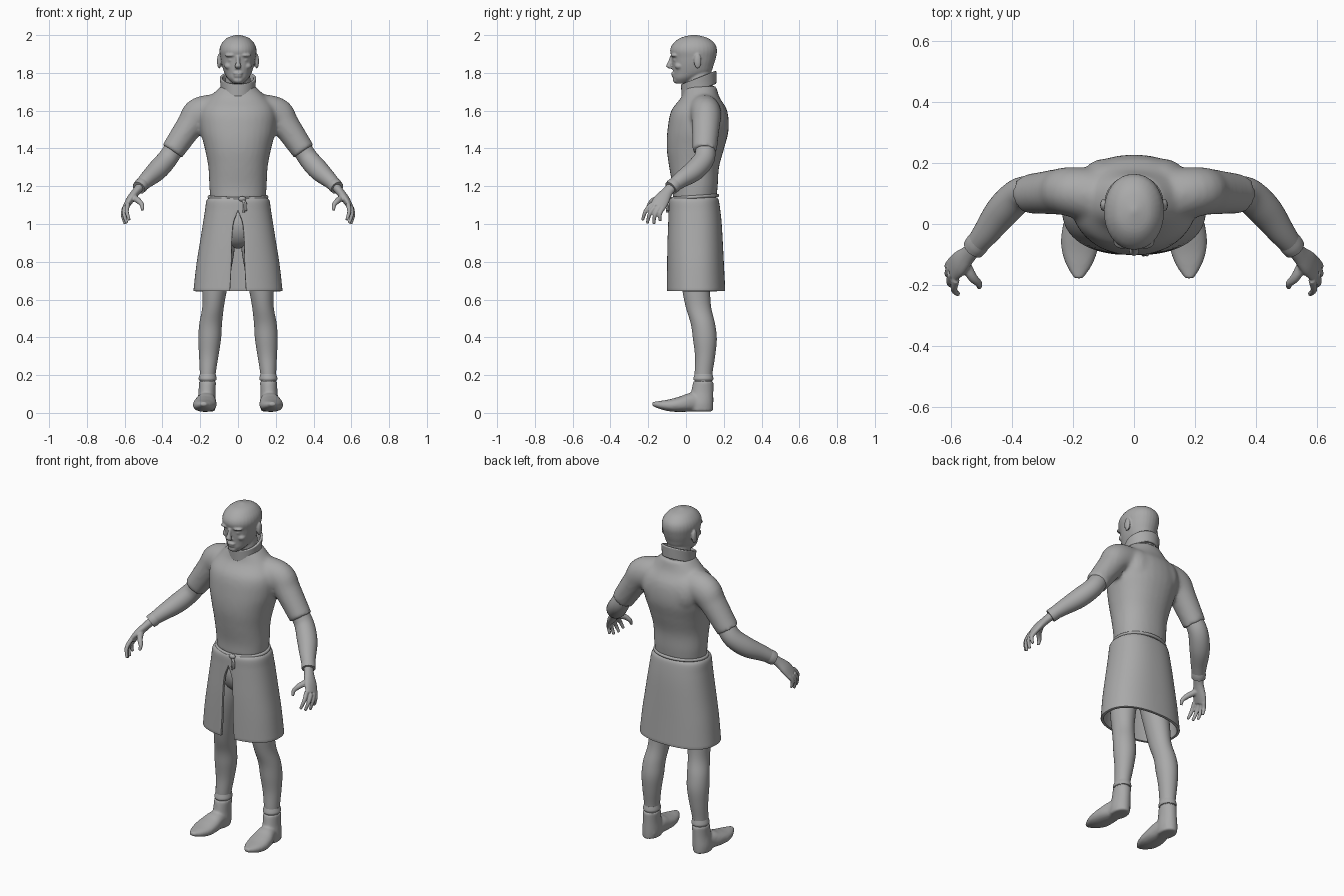
import bpy, bmesh, math
from mathutils import Vector, Matrix

cube = bpy.data.objects.get("Cube")
if cube:
    bpy.data.objects.remove(cube, do_unlink=True)

grey = bpy.data.materials.new("plain grey")
grey.use_nodes = True
COLOUR = (0.4, 0.4, 0.4, 1)
grey.diffuse_color = COLOUR
grey.node_tree.nodes["Principled BSDF"].inputs["Base Color"].default_value = COLOUR
X, Y = Vector((1, 0, 0)), Vector((0, 1, 0))
SIDES = (-1, 1)


def smooth_rings(rings, steps):
    """Catmull-Rom interpolation of (x, y, z, rx, ry, ...) rows."""
    rows = [rings[0]] + list(rings) + [rings[-1]]
    out = []
    for a, b, c, d in zip(rows, rows[1:], rows[2:], rows[3:]):
        for i in range(steps):
            t = i / steps
            out.append([q + 0.5 * t * (r - p + t * (2*p - 5*q + 4*r - s + t * (3*(q - r) + s - p)))
                        for p, q, r, s in zip(a, b, c, d)])
    return out + [list(rings[-1])]


def loft(bm, rings, ref=None, power=2, n=32, steps=5, caps=True, shear=0, slit=False):
    """Skin superellipse rings; level rings by default, square to the path if ref is given."""
    rows = smooth_rings(rings, steps)
    centres = [Vector(r[:3]) for r in rows]
    loops = []
    for i, row in enumerate(rows):
        u, v = X, Y
        if ref:
            t = (centres[min(i + 1, len(rows) - 1)] - centres[max(i - 1, 0)]).normalized()
            u = (ref - t * ref.dot(t)).normalized()
            v = t.cross(u)
        gap = math.asin(max(row[5], 0) / row[3]) if slit else 0
        loop = []
        for k in range(n + 1 if slit else n):
            a = -math.pi / 2 + gap + k / n * (math.tau - 2 * gap)
            c, s = math.cos(a), math.sin(a)
            p = centres[i] + u * math.copysign(abs(c) ** (2 / power), c) * max(row[3], .002) \
                + v * math.copysign(abs(s) ** (2 / power), s) * max(row[4], .002)
            p.z += (p.y - centres[i].y) * shear
            loop.append(bm.verts.new(p))
        loops.append(loop)
    for a, b in zip(loops, loops[1:]):
        for k in range(n):
            j = k + 1 if slit else (k + 1) % n
            bm.faces.new((a[k], a[j], b[j], b[k]))
    if caps:
        bm.faces.new(loops[0])
        bm.faces.new(loops[-1])


def ball(bm, centre, radii):
    bmesh.ops.create_uvsphere(bm, u_segments=20, v_segments=12, radius=1,
                              matrix=Matrix.Translation(centre) @ Matrix.Diagonal((*radii, 1)))


def finish(name, bm, voxel=0, relax=4, wall=0, mirror=False):
    bmesh.ops.remove_doubles(bm, verts=bm.verts, dist=1e-5)
    bmesh.ops.recalc_face_normals(bm, faces=bm.faces)
    me = bpy.data.meshes.new(name)
    bm.to_mesh(me)
    bm.free()
    me.materials.append(grey)
    for p in me.polygons:
        p.use_smooth = True
    me.set_sharp_from_angle(angle=math.radians(50))
    ob = bpy.data.objects.new(name, me)
    bpy.context.collection.objects.link(ob)
    if wall:
        m = ob.modifiers.new("wall", 'SOLIDIFY')
        m.thickness, m.offset = wall, -1
        m = ob.modifiers.new("soft_hem", 'BEVEL')
        m.width, m.segments, m.angle_limit = wall * 0.35, 2, math.radians(50)
    if voxel:
        m = ob.modifiers.new("blend", 'REMESH')
        m.mode, m.voxel_size, m.use_smooth_shade = 'VOXEL', voxel, True
        m = ob.modifiers.new("relax", 'SMOOTH')
        m.factor, m.iterations = 0.5, relax
    if mirror:
        ob.modifiers.new("other_side", 'MIRROR')
    return ob


def cord(name, points, radius, cyclic=False):
    cu = bpy.data.curves.new(name, 'CURVE')
    cu.dimensions, cu.bevel_depth, cu.bevel_resolution = '3D', radius, 3
    cu.use_fill_caps = True
    sp = cu.splines.new('BEZIER')
    sp.bezier_points.add(len(points) - 1)
    for bp, p in zip(sp.bezier_points, points):
        bp.co = p
        bp.handle_left_type = bp.handle_right_type = 'AUTO'
    sp.use_cyclic_u = cyclic
    cu.materials.append(grey)
    bpy.context.collection.objects.link(bpy.data.objects.new(name, cu))


# Shirt: trunk, shoulders and short sleeves blended together
bm = bmesh.new()
loft(bm, [(0, .045, 1.13, .146, .115), (0, .048, 1.2, .152, .12), (0, .043, 1.3, .157, .132),
          (0, .05, 1.4, .176, .152), (0, .064, 1.5, .2, .162), (0, .07, 1.6, .2, .148),
          (0, .076, 1.67, .15, .102), (0, .075, 1.73, .09, .085)], power=2.2)
for s in SIDES:
    loft(bm, [(s*.08, .085, 1.6, .095, .09), (s*.2, .105, 1.58, .082, .092),
              (s*.255, .105, 1.52, .074, .073), (s*.348, .098, 1.385, .064, .062)], ref=Y)
    ball(bm, (s*.09, .13, 1.55), (.09, .085, .12))
finish("shirt", bm, voxel=.011, relax=6)

# Standing collar
bm = bmesh.new()
loft(bm, [(0, .068, 1.708, .091, .092), (0, .068, 1.74, .093, .093), (0, .068, 1.775, .097, .094)],
     caps=False, shear=.36, n=40)
finish("collar", bm, wall=.014)

# Head with face details
bm = bmesh.new()
loft(bm, [(0, .08, 1.68, .072, .072), (0, .07, 1.76, .066, .068), (0, .07, 1.85, .06, .06)])
loft(bm, [(0, -.02, 1.743, .026, .034), (0, .0, 1.77, .054, .066), (0, .03, 1.8, .072, .098),
          (0, .037, 1.84, .085, .109), (0, .041, 1.88, .093, .117), (0, .04, 1.92, .098, .124),
          (0, .042, 1.955, .087, .11), (0, .042, 1.986, .056, .07), (0, .042, 2.002, .006, .006)],
     power=2.1)
loft(bm, [(0, -.074, 1.89, .011, .01), (0, -.084, 1.86, .01, .011), (0, -.09, 1.835, .017, .015),
          (0, -.078, 1.822, .014, .01)], n=16)
ball(bm, (0, -.068, 1.797), (.026, .012, .007))
ball(bm, (0, -.064, 1.783), (.023, .012, .007))
ball(bm, (0, -.05, 1.762), (.027, .02, .018))
for s in SIDES:
    ball(bm, (s*.037, -.058, 1.893), (.032, .024, .01))
    ball(bm, (s*.036, -.052, 1.868), (.017, .016, .01))
    ball(bm, (s*.048, -.036, 1.836), (.024, .024, .018))
    ball(bm, (s*.1, .062, 1.862), (.011, .02, .04))
finish("head", bm, voxel=.005, relax=3)

# Wrap skirt, open at the front
bm = bmesh.new()
loft(bm, [(0, .045, 1.142, .146, .118, 0), (0, .042, 1.125, .166, .131, 0), (0, .045, 1.07, .175, .137, 0),
          (0, .047, 1.0, .186, .142, .018), (0, .048, .9, .202, .147, .024),
          (0, .05, .78, .221, .151, .026), (0, .053, .645, .236, .155, .032)],
     power=2.35, n=64, caps=False, slit=True)
finish("skirt", bm, wall=.016)

# Undergarment and legs
bm = bmesh.new()
ball(bm, (0, .04, 1.0), (.145, .11, .13))
finish("undergarment", bm)
bm = bmesh.new()
loft(bm, [(.085, .045, 1.02, .075, .085), (.1, .04, .85, .08, .085), (.122, .053, .66, .065, .074),
          (.132, .066, .56, .057, .067), (.145, .09, .47, .06, .064), (.15, .1, .39, .06, .063),
          (.155, .101, .3, .051, .053), (.16, .093, .21, .042, .047), (.162, .092, .15, .04, .045)])
finish("legs", bm, mirror=True)
bm = bmesh.new()
loft(bm, [(.161, .092, .172, .044, .05), (.161, .092, .182, .048, .053), (.16, .093, .205, .042, .047)])
finish("ankle_cuffs", bm, mirror=True)

# Soft pointed shoes
bm = bmesh.new()
loft(bm, [(.162, .092, .168, .046, .054), (.164, .086, .11, .045, .059),
          (.167, .079, .05, .05, .066), (.168, .079, .008, .046, .064)])
loft(bm, [(.165, .12, .04, .04, .034), (.167, .04, .056, .05, .05), (.174, -.02, .047, .061, .042),
          (.178, -.08, .04, .06, .033), (.18, -.135, .042, .042, .022), (.182, -.178, .048, .014, .01)],
     ref=X, power=2.3)
finish("shoes", bm, voxel=.007, relax=4, mirror=True)

# Forearms and wrist cuffs
bm = bmesh.new()
loft(bm, [(.32, .1, 1.43, .05, .05), (.37, .098, 1.35, .055, .053), (.428, .045, 1.284, .056, .054),
          (.485, -.03, 1.232, .044, .042), (.523, -.078, 1.195, .034, .033)], ref=Y)
finish("arms", bm, mirror=True)
bm = bmesh.new()
loft(bm, [(.505, -.055, 1.213, .038, .037), (.515, -.068, 1.202, .04, .038),
          (.525, -.081, 1.191, .038, .036)], ref=Y)
finish("wrist_cuffs", bm, mirror=True)

# Hands
bm = bmesh.new()
loft(bm, [(.515, -.07, 1.2, .028, .024), (.54, -.098, 1.17, .03, .022), (.57, -.128, 1.13, .042, .021),
          (.595, -.15, 1.09, .042, .015)], ref=Y)
fingers = [((.583, -.183, 1.105), (.575, -.23, 1.02)), ((.598, -.164, 1.092), (.588, -.205, 1.004)),
           ((.602, -.143, 1.086), (.597, -.17, 1.0)), ((.598, -.122, 1.085), (.602, -.137, 1.016))]
for base, tip in fingers:
    a, b = Vector(base), Vector(tip)
    mid = (a + b) / 2 + Vector((.01, -.008, .004))
    loft(bm, [(*a, .013, .013), (*mid, .011, .011), (*b, .008, .008)], ref=X, n=12)
loft(bm, [(.555, -.125, 1.14, .018, .018), (.53, -.172, 1.125, .016, .016),
          (.508, -.195, 1.1, .012, .012), (.507, -.207, 1.072, .008, .008)], ref=Y, n=12)
finish("hands", bm, voxel=.0045, relax=2, mirror=True)

# Rope belt with knot and hanging ends
cord("belt", [(.152 * math.cos(a), .045 + .121 * math.sin(a), 1.143 + .008 * math.sin(a))
              for a in (i * math.tau / 16 for i in range(16))], .009, True)
bm = bmesh.new()
ball(bm, (.022, -.087, 1.133), (.02, .013, .014))
finish("belt_knot", bm)
for i, (x, z) in enumerate(((.042, 1.07), (.03, 1.06))):
    cord(f"belt_end_{i + 1}", [(.022, -.09, 1.13), (.032 + .008 * (1 - i), -.098, 1.11), (x, -.1, z)], .006)
